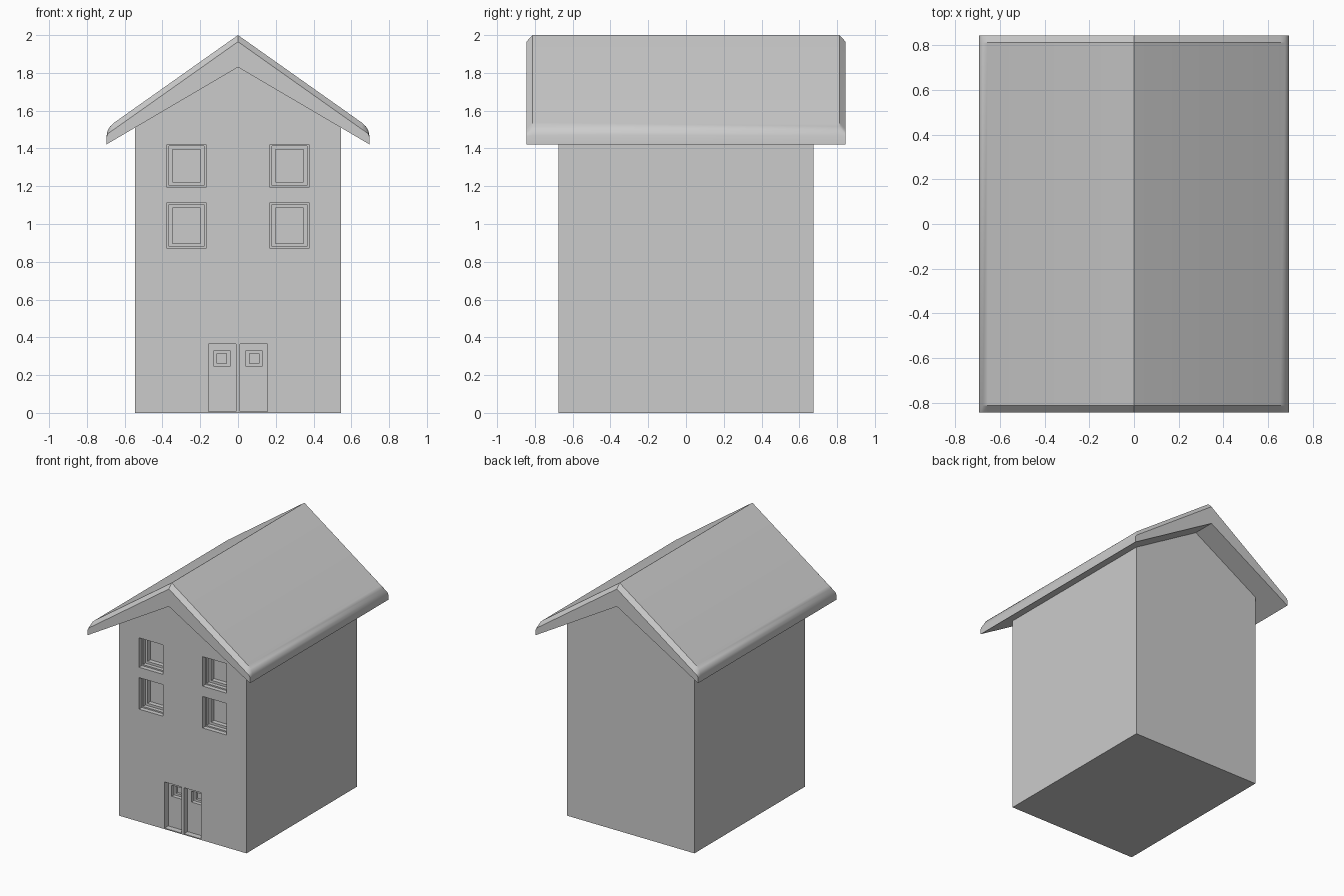
import bpy, bmesh
from math import radians

if "Cube" in bpy.data.objects:
    bpy.data.objects.remove(bpy.data.objects["Cube"])


def loft(name, sections):
    """Solid skinned through matching (y, [(x, z), ...]) sections."""
    bm = bmesh.new()
    rings = [[bm.verts.new((x, y, z)) for x, z in pts] for y, pts in sections]
    n = len(rings[0])
    for a, b in zip(rings, rings[1:]):
        for i in range(n):
            j = (i + 1) % n
            bm.faces.new((a[i], a[j], b[j], b[i]))
    bm.faces.new(rings[0])
    bm.faces.new(rings[-1])
    bmesh.ops.recalc_face_normals(bm, faces=bm.faces)
    mesh = bpy.data.meshes.new(name)
    bm.to_mesh(mesh)
    bm.free()
    obj = bpy.data.objects.new(name, mesh)
    bpy.context.collection.objects.link(obj)
    return obj


def mirrored(half):
    """Close a right-hand profile by mirroring every point off the centre line."""
    return half + [(-x, z) for x, z in reversed(half) if x > 0]


FRONT = -0.675


def recess(target, x0, x1, z0, z1, depth):
    """Cut a rectangular pocket of the given depth into the front wall."""
    rect = [(x0, z0), (x1, z0), (x1, z1), (x0, z1)]
    cutter = loft("cutter", [(FRONT - 0.1, rect), (FRONT + depth, rect)])
    cutter.hide_render = True
    mod = target.modifiers.new("recess", 'BOOLEAN')
    mod.operation = 'DIFFERENCE'
    mod.solver = 'EXACT'
    mod.object = cutter
    bpy.context.view_layer.objects.active = target
    bpy.ops.object.modifier_apply(modifier=mod.name)
    bpy.data.objects.remove(cutter)


# House body with its gable tucked slightly into the roof
gable = [(0.545, 0), (0.545, 1.52), (0, 1.845), (-0.545, 1.52), (-0.545, 0)]
house = loft("house_walls", [(FRONT, gable), (-FRONT, gable)])

for s in (-1, 1):
    # Stepped windows, two on each side
    for z0, z1 in ((0.87, 1.114), (1.194, 1.422)):
        for inset, depth in ((0, 0.035), (0.01, 0.065), (0.028, 0.10)):
            xs = sorted((s * (0.17 + inset), s * (0.376 - inset)))
            recess(house, *xs, z0 + inset, z1 - inset, depth)
    # Door leaf with a small stepped window
    for a, b, z0, z1, depth in ((0.01, 0.156, 0.008, 0.365, 0.045),
                                (0.042, 0.127, 0.245, 0.33, 0.075),
                                (0.06, 0.11, 0.261, 0.315, 0.095)):
        recess(house, *sorted((s * a, s * b)), z0, z1, depth)

# Roof: rounded eaves, chamfered gable ends
full = mirrored([(0, 2.0), (0.655, 1.537), (0.677, 1.517), (0.69, 1.495),
                 (0.695, 1.47), (0.695, 1.422), (0, 1.83)])
end = mirrored([(0, 1.965), (0.655, 1.502), (0.677, 1.487), (0.69, 1.476),
                (0.695, 1.464), (0.695, 1.422), (0, 1.83)])
# Both centre points belong to one loop: right side, underside apex, left side
full = full[:7] + full[7:]
roof = loft("roof", [(-0.845, end), (-0.812, full), (0.812, full), (0.845, end)])
bpy.ops.object.select_all(action='DESELECT')
roof.select_set(True)
bpy.context.view_layer.objects.active = roof
bpy.ops.object.shade_smooth_by_angle(angle=radians(30))
